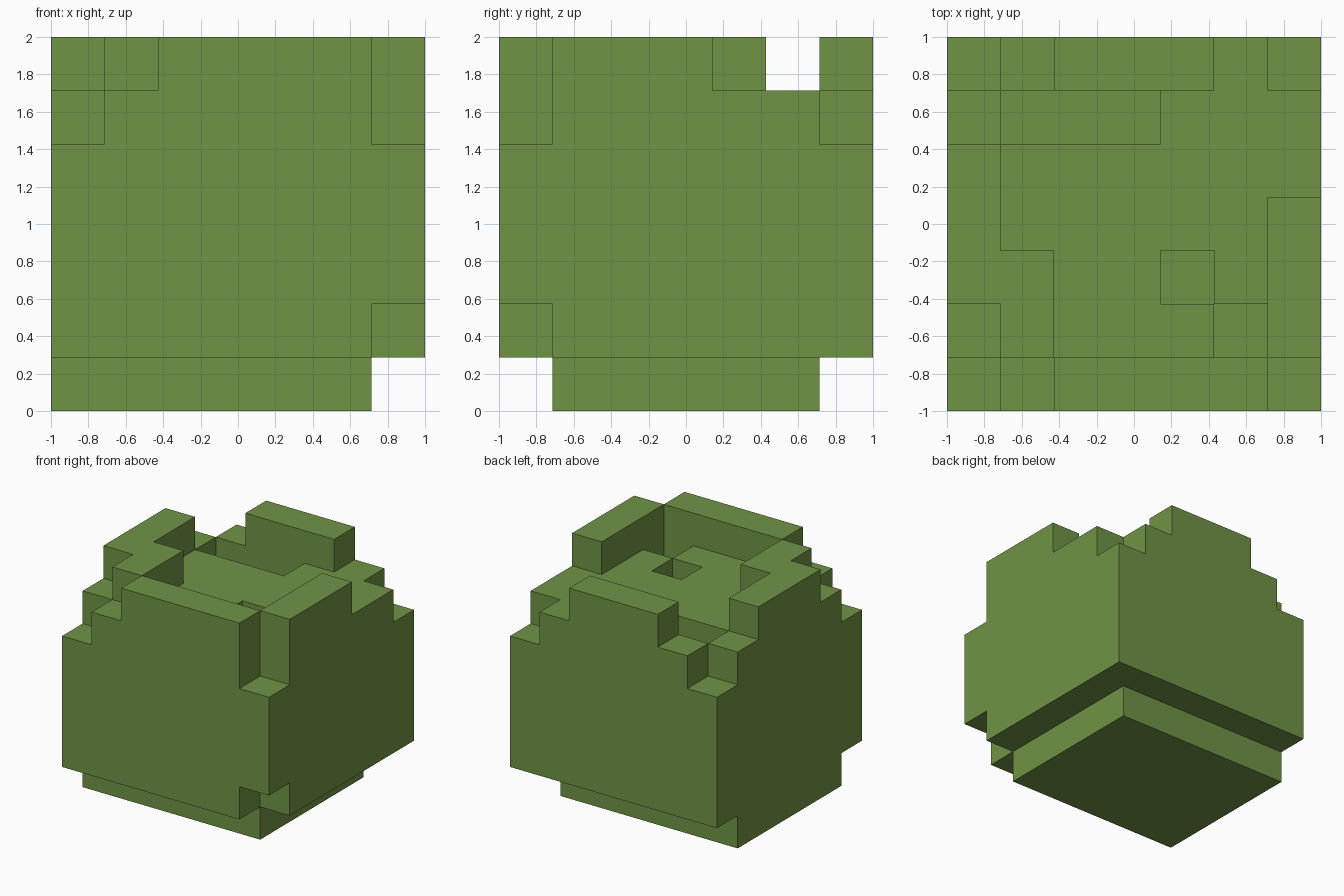
import bpy
import bmesh
from mathutils import Vector

N = 7            # cells along each side
CELL = 2 / N     # size of one cell

cube = bpy.data.objects.get("Cube")
if cube:
    bpy.data.objects.remove(cube, do_unlink=True)

# Leaf green, the only colour
green = bpy.data.materials.new("leaf_green")
green.use_nodes = True
colour = (0.162, 0.296, 0.061, 1)
green.diffuse_color = colour
bsdf = next(n for n in green.node_tree.nodes if n.type == "BSDF_PRINCIPLED")
bsdf.inputs["Base Color"].default_value = colour
bsdf.inputs["Roughness"].default_value = 0.9

cells = set()


def box(x, y, z):
    """Cells in inclusive index ranges."""
    return {(i, j, k) for i in range(x[0], x[1] + 1)
            for j in range(y[0], y[1] + 1) for k in range(z[0], z[1] + 1)}


# Recessed foot and main body
cells |= box((0, 5), (1, 5), (0, 0))
cells |= box((0, 6), (0, 6), (1, 5))

# Missing corners of the body
for i, j in ((0, 0), (6, 0), (0, 6), (6, 6)):
    cells.discard((i, j, 5))
cells.discard((6, 0, 1))

# Pits in the top
cells -= box((1, 3), (5, 5), (5, 5))
cells -= {(4, 2, 5), (5, 1, 5)}

# Broken rim: front, right, back and left walls
cells |= box((2, 5), (0, 0), (6, 6))
cells |= box((6, 6), (1, 3), (6, 6))
cells |= box((2, 4), (6, 6), (6, 6))
cells |= box((0, 0), (2, 4), (6, 6))
cells |= box((1, 1), (1, 2), (6, 6))

# Skin the cells: one quad for every exposed side
bm = bmesh.new()
corners = {}


def corner(p):
    key = tuple(round(c) for c in p)
    if key not in corners:
        corners[key] = bm.verts.new((key[0] * CELL - 1, key[1] * CELL - 1, key[2] * CELL))
    return corners[key]


for cell in sorted(cells):
    for axis in range(3):
        for side in (0, 1):
            beside = list(cell)
            beside[axis] += 2 * side - 1
            if tuple(beside) in cells:
                continue
            u, v, start = Vector((0, 0, 0)), Vector((0, 0, 0)), Vector(cell)
            u[(axis + 1) % 3] = 1
            v[(axis + 2) % 3] = 1
            start[axis] += side
            loop = [start, start + u, start + u + v, start + v]
            if side == 0:
                loop.reverse()
            bm.faces.new([corner(p) for p in loop])

# Merge coplanar quads into large flat faces
bmesh.ops.dissolve_limit(bm, angle_limit=0.01, verts=bm.verts[:], edges=bm.edges[:])

mesh = bpy.data.meshes.new("bush_block")
bm.to_mesh(mesh)
bm.free()
mesh.materials.append(green)
bush = bpy.data.objects.new("bush_block", mesh)
bpy.context.collection.objects.link(bush)
